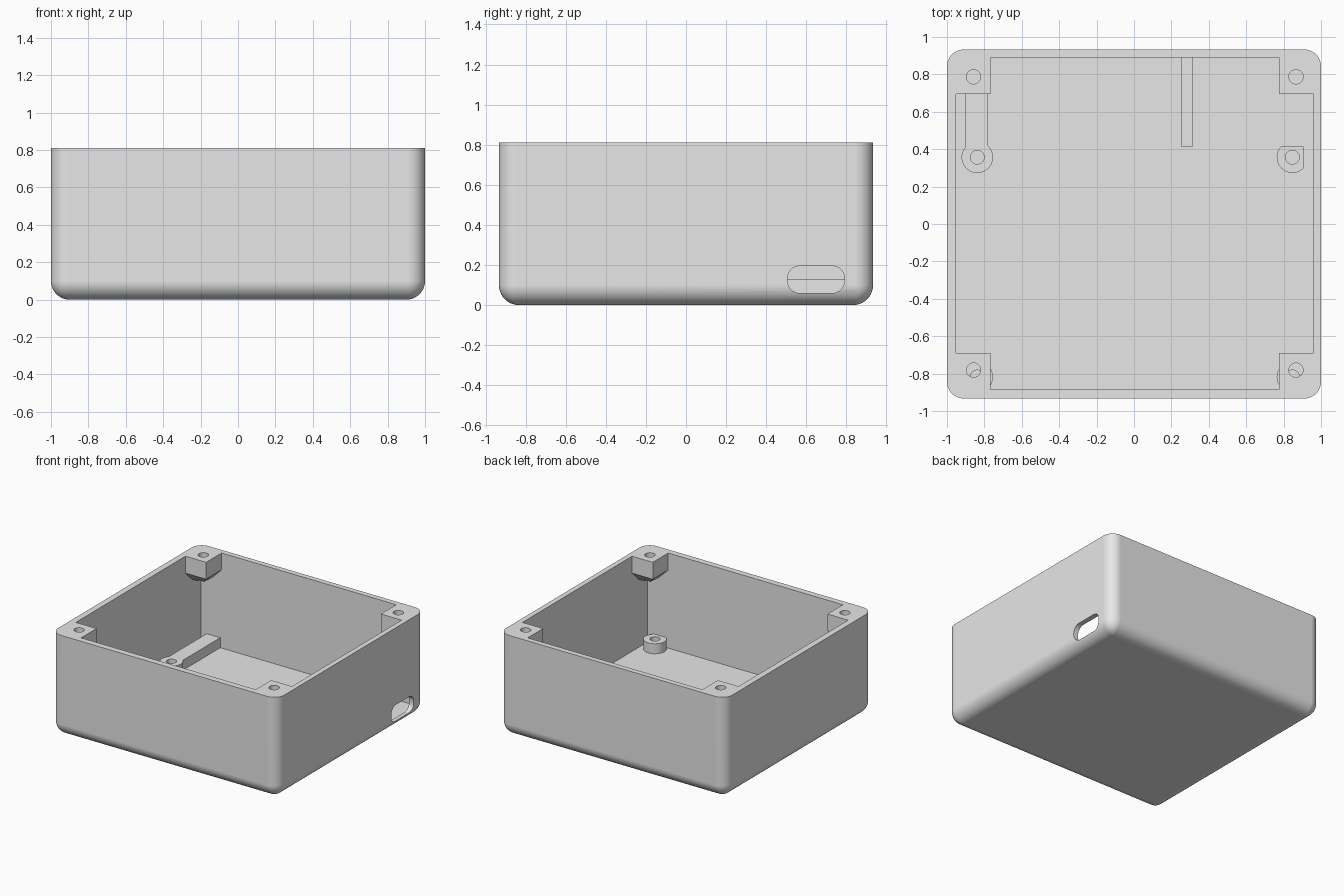
import bpy, bmesh
from math import sin, cos, pi, radians

if "Cube" in bpy.data.objects:
    bpy.data.objects.remove(bpy.data.objects["Cube"], do_unlink=True)

plastic = bpy.data.materials.new("light_grey_plastic")
plastic.use_nodes = True
grey = (0.8, 0.8, 0.8, 1)
plastic.diffuse_color = grey
plastic.node_tree.nodes["Principled BSDF"].inputs["Base Color"].default_value = grey

# Overall sizes
HX, HY, HEIGHT = 1.0, 0.933, 0.81
CORNER, FILLET, FLOOR, BOSS_TOP = 0.09, 0.1, 0.05, 0.13
OX, OY = 0.004, 0.003            # slight offset of the interior
IN_X, IN_Y = 0.955, 0.887        # interior half sizes
POST_X, POST_Y = 0.772, 0.692    # inner faces of the corner posts


def rect(x0, x1, y0, y1):
    return [(x0, y0), (x1, y0), (x1, y1), (x0, y1)]


def circle(x, y, r, n=40):
    return [(x + r * cos(2 * pi * i / n), y + r * sin(2 * pi * i / n)) for i in range(n)]


def rounded(x0, x1, y0, y1, r, n=9):
    pts = []
    corners = [(x1 - r, y1 - r), (x0 + r, y1 - r), (x0 + r, y0 + r), (x1 - r, y0 + r)]
    for k, (cx, cy) in enumerate(corners):
        for i in range(n + 1):
            a = (k + i / n) * pi / 2
            pts.append((cx + r * cos(a), cy + r * sin(a)))
    return pts


def loft(name, sections, along_x=False):
    """Closed solid through (outline, level) sections."""
    bm = bmesh.new()
    rings = []
    for pts, w in sections:
        rings.append([bm.verts.new((w, u, v) if along_x else (u, v, w)) for u, v in pts])
    n = len(rings[0])
    for a, b in zip(rings, rings[1:]):
        for i in range(n):
            j = (i + 1) % n
            bm.faces.new((a[i], a[j], b[j], b[i]))
    bm.faces.new(rings[0][::-1])
    bm.faces.new(rings[-1])
    bmesh.ops.recalc_face_normals(bm, faces=bm.faces)
    mesh = bpy.data.meshes.new(name)
    bm.to_mesh(mesh)
    bm.free()
    mesh.materials.append(plastic)
    obj = bpy.data.objects.new(name, mesh)
    bpy.context.collection.objects.link(obj)
    return obj


def prism(name, pts, z0, z1):
    return loft(name, [(pts, z0), (pts, z1)])


def combine(obj, tool, operation="DIFFERENCE"):
    mod = obj.modifiers.new("combine", "BOOLEAN")
    mod.object, mod.operation, mod.solver = tool, operation, "EXACT"
    bpy.context.view_layer.objects.active = obj
    bpy.ops.object.modifier_apply(modifier=mod.name)
    bpy.data.objects.remove(tool, do_unlink=True)


def finish(obj):
    bpy.ops.object.select_all(action="DESELECT")
    obj.select_set(True)
    bpy.context.view_layer.objects.active = obj
    bpy.ops.object.shade_smooth_by_angle(angle=radians(30))
    mod = obj.modifiers.new("flat_walls", "WEIGHTED_NORMAL")
    mod.keep_sharp = True


# Outer body with rounded corners and a rounded bottom edge
sections = []
for i in range(11):
    a = i / 10 * pi / 2
    t = FILLET * (1 - sin(a))
    outline = rounded(-HX + t, HX - t, -HY + t, HY - t, max(CORNER - t, 0.004))
    sections.append((outline, FILLET * (1 - cos(a))))
sections.append((rounded(-HX, HX, -HY, HY, CORNER), HEIGHT))
case = loft("open_case", sections)

# Interior space, leaving four tapered corner posts
cavity = prism("cavity", rect(OX - IN_X, OX + IN_X, OY - IN_Y, OY + IN_Y), FLOOR, 1)
signs = [(sx, sy) for sx in (-1, 1) for sy in (-1, 1)]
for sx, sy in signs:
    def post_outline(inset):
        xs = sorted((OX + sx * (POST_X + inset), sx * 1.2))
        ys = sorted((OY + sy * (POST_Y + inset), sy * 1.2))
        return rect(*xs, *ys)
    post = loft("post", [(post_outline(0.08), 0.595), (post_outline(0), 0.675),
                         (post_outline(0), 1.1)])
    combine(cavity, post)
combine(case, cavity)

# Screw holes through the posts
for sx, sy in signs:
    combine(case, prism("hole", circle(OX + sx * 0.862, OY + sy * 0.784, 0.038), 0.45, 1))

# Rounded port opening in the left wall
port = rounded(0.507, 0.79, 0.06, 0.195, 0.06)
combine(case, loft("port", [(port, 0.9), (port, 1.1)], along_x=True))
finish(case)

# Round standoffs on the floor
BASE = FLOOR - 0.01
spots = {"front_right_standoff": (-0.838, -0.818), "front_left_standoff": (0.847, -0.818),
         "back_right_standoff": (-0.838, 0.357), "back_left_standoff": (0.847, 0.357)}
for name, (x, y) in spots.items():
    boss = prism(name, circle(x, y, 0.084), BASE, BOSS_TOP)
    if name == "back_right_standoff":      # rail running to the back wall
        rail = prism("rail", rect(-0.9, -0.78, y, 0.9), BASE, BOSS_TOP)
        combine(boss, rail, "UNION")
    if name == "back_left_standoff":       # trimmed flat beside the port
        trim = prism("trim", rect(0.7, 0.905, 0.2, 0.415), 0, 0.3)
        combine(boss, trim, "INTERSECT")
    combine(boss, prism("hole", circle(x, y, 0.037), 0, 0.3))
    finish(boss)

# Straight support rib against the back wall
finish(prism("support_rib", rect(0.25, 0.315, 0.415, 0.9), BASE, BOSS_TOP))
